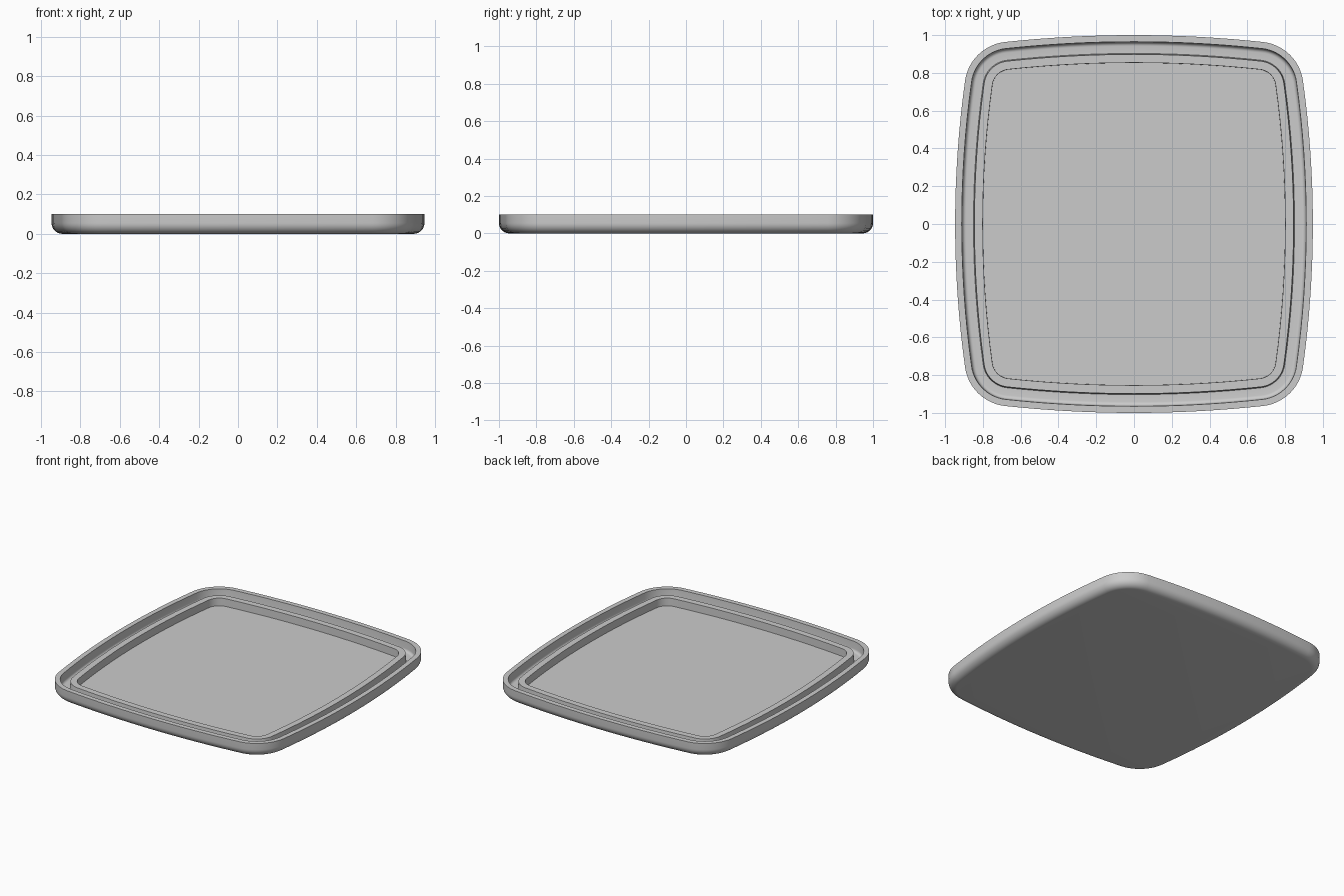
import bpy
import bmesh
from math import atan2, cos, sin, pi, radians, hypot

cube = bpy.data.objects.get("Cube")
if cube:
    bpy.data.objects.remove(cube, do_unlink=True)

# Bowed outline: gentle side arcs, gentle end arcs, round corners
HALF_X, HALF_Y = 0.947, 1.0
SIDE_R, END_R, CORNER_R = 5.5, 6.4, 0.24
side_c = (HALF_X - SIDE_R, 0.0)
end_c = (0.0, HALF_Y - END_R)

# Corner centre, tangent to both arcs
cx, cy = 0.6, 0.7
for _ in range(60):
    cx = side_c[0] + ((SIDE_R - CORNER_R) ** 2 - cy ** 2) ** 0.5
    cy = end_c[1] + ((END_R - CORNER_R) ** 2 - cx ** 2) ** 0.5
side_end = atan2(cy, cx - side_c[0])
end_start = atan2(cy - end_c[1], cx)


def arc(centre, radius, start, stop, steps):
    return [(centre[0] + radius * cos(start + (stop - start) * i / steps),
             centre[1] + radius * sin(start + (stop - start) * i / steps))
            for i in range(steps)]


def outline(inset):
    """Closed outline, moved inward by the given distance."""
    quarter = (arc(side_c, SIDE_R - inset, 0, side_end, 8)
               + arc((cx, cy), CORNER_R - inset, side_end, end_start, 14)
               + arc(end_c, END_R - inset, end_start, pi / 2, 8)
               + [(0.0, HALF_Y - inset)])
    half = quarter + [(-x, y) for x, y in reversed(quarter[:-1])]
    return half + [(x, -y) for x, y in reversed(half[1:-1])]


def fillet(inset, z, radius, start, stop, steps):
    """Rounded piece of the cross-section."""
    return [(inset + radius * cos(radians(start + (stop - start) * i / steps)),
             z + radius * sin(radians(start + (stop - start) * i / steps)))
            for i in range(steps + 1)]


# Cross-section as (inset, height): underside, rim, groove, ridge, floor
FLOOR = 0.03
section = fillet(0.055, 0.055, 0.055, 270, 180, 8)
section += [(0.0, 0.1), (0.035, 0.1)]
section += fillet(0.058, FLOOR + 0.02, 0.02, 180, 270, 5)
section += [(0.097, FLOOR), (0.102, 0.085), (0.146, 0.085), (0.147, FLOOR)]

bm = bmesh.new()
rings = [[bm.verts.new((x, y, z)) for x, y in outline(inset)]
         for inset, z in section]
for low, high in zip(rings, rings[1:]):
    n = len(low)
    for i in range(n):
        j = (i + 1) % n
        bm.faces.new((low[i], low[j], high[j], high[i]))
bm.faces.new(list(reversed(rings[0])))
bm.faces.new(rings[-1])
bmesh.ops.recalc_face_normals(bm, faces=bm.faces)
mesh = bpy.data.meshes.new("lid")
bm.to_mesh(mesh)
bm.free()

lid = bpy.data.objects.new("lid", mesh)
bpy.context.collection.objects.link(lid)

# Plain grey material
grey = bpy.data.materials.new("grey plastic")
grey.use_nodes = True
colour = (0.6, 0.6, 0.6, 1.0)
grey.diffuse_color = colour
grey.node_tree.nodes["Principled BSDF"].inputs["Base Color"].default_value = colour
mesh.materials.append(grey)

# Smooth curves with crisp rim edges
bpy.ops.object.select_all(action="DESELECT")
lid.select_set(True)
bpy.context.view_layer.objects.active = lid
bpy.ops.object.shade_smooth_by_angle(angle=radians(30))
